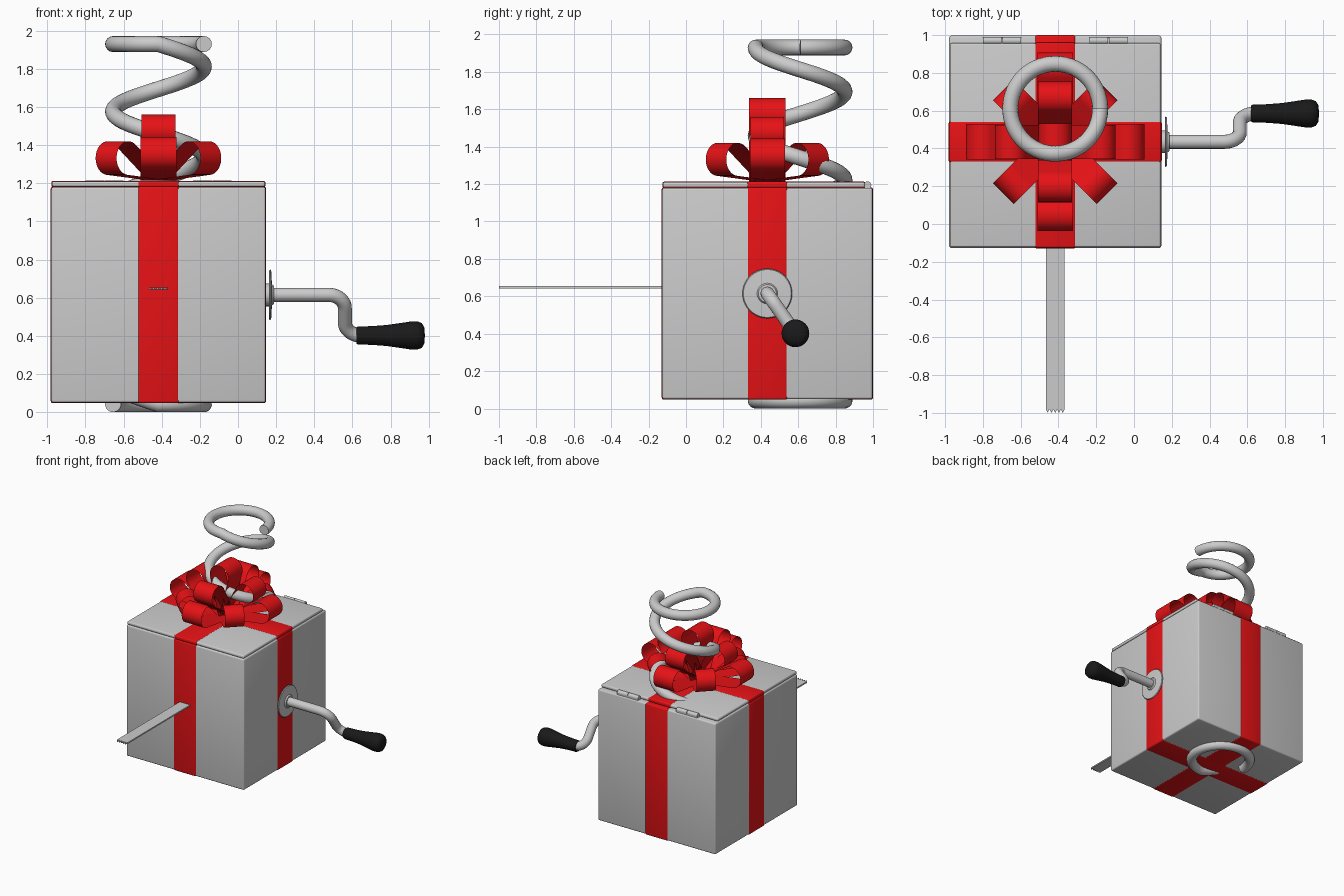
import bpy, bmesh, math
from mathutils import Vector, Matrix

if "Cube" in bpy.data.objects:
    bpy.data.objects.remove(bpy.data.objects["Cube"])


def material(name, rgb):
    m = bpy.data.materials.new(name)
    m.diffuse_color = (*rgb, 1)
    m.use_nodes = True
    m.node_tree.nodes["Principled BSDF"].inputs["Base Color"].default_value = m.diffuse_color
    return m


GREY = material("light grey", (0.6, 0.6, 0.6))
RED = material("ribbon red", (0.8, 0.006, 0.008))
BLACK = material("handle black", (0.01, 0.01, 0.01))

CX, CY = -0.417, 0.435      # centre of the box


def finish(ob, mat, angle=40):
    ob.data.materials.clear()
    ob.data.materials.append(mat)
    bpy.ops.object.select_all(action='DESELECT')
    ob.select_set(True)
    bpy.context.view_layer.objects.active = ob
    bpy.ops.object.shade_smooth_by_angle(angle=math.radians(angle))
    return ob


def from_bmesh(name, bm, mat, normals=True):
    if normals:
        bmesh.ops.recalc_face_normals(bm, faces=bm.faces)
    me = bpy.data.meshes.new(name)
    bm.to_mesh(me)
    bm.free()
    ob = bpy.data.objects.new(name, me)
    bpy.context.collection.objects.link(ob)
    return finish(ob, mat)


def block(name, lo, hi, mat, bevel=0.0):
    lo, hi = Vector(lo), Vector(hi)
    bm = bmesh.new()
    bmesh.ops.create_cube(bm, size=1)
    for v in bm.verts:
        v.co = (lo + hi) / 2 + v.co * (hi - lo)
    if bevel:
        bmesh.ops.bevel(bm, geom=bm.edges[:], offset=bevel, segments=3,
                        profile=0.5, affect='EDGES')
    return from_bmesh(name, bm, mat)


def lathe_x(name, profile, y, z, mat, steps=32):
    """Spin (x, radius) points around an axis parallel to x."""
    bm = bmesh.new()
    vs = [bm.verts.new((x, y + r, z)) for x, r in profile]
    es = [bm.edges.new(p) for p in zip(vs, vs[1:])]
    bmesh.ops.spin(bm, geom=vs + es, cent=(0, y, z), axis=(1, 0, 0),
                   angle=math.tau, steps=steps)
    bmesh.ops.remove_doubles(bm, verts=bm.verts, dist=1e-5)
    return from_bmesh(name, bm, mat)


def tube(name, points, radius, mat):
    cu = bpy.data.curves.new(name, 'CURVE')
    cu.dimensions = '3D'
    cu.bevel_depth = radius
    cu.bevel_resolution = 6
    cu.use_fill_caps = True
    sp = cu.splines.new('POLY')
    sp.points.add(len(points) - 1)
    for p, co in zip(sp.points, points):
        p.co = (*co, 1)
    ob = bpy.data.objects.new(name, cu)
    bpy.context.collection.objects.link(ob)
    bpy.ops.object.select_all(action='DESELECT')
    ob.select_set(True)
    bpy.context.view_layer.objects.active = ob
    bpy.ops.object.convert(target='MESH')
    return finish(bpy.context.view_layer.objects.active, mat)


# Box body and lid
H, E = 0.562, 0.003
block("box_body", (CX - H, CY - H, 0.05), (CX + H, CY + H, 1.18), GREY, 0.012)
LB = 0.957                  # back edge of the lid
block("box_lid", (CX - H + .004, CY - H + .004, 1.182), (CX + H - .004, LB, 1.21), GREY, 0.01)

# Ribbon bands wrapped around body and lid
W = 0.108
for tag, wx, wy in (("front_back", W, H + E), ("left_right", H + E, W)):
    block("ribbon_body_" + tag, (CX - wx, CY - wy, 0.05 - E),
          (CX + wx, CY + wy, 1.18 + E), RED, 0.012)
    back = LB + E if wy > W else CY + wy
    block("ribbon_lid_" + tag, (CX - wx + (.004 if wx > W else 0), CY - wy + (.004 if wy > W else 0), 1.179),
          (CX + wx - (.004 if wx > W else 0), back, 1.21 + E), RED, 0.01)

# Hinges: knuckles plus a leaf on the lid
for side in (-1, 1):
    hx = CX + side * 0.282
    for k in (-1, 1):
        c = hx + k * 0.051
        lathe_x("hinge_knuckle", [(c - .049, 0), (c - .049, .02), (c + .049, .02), (c + .049, 0)],
                0.971, 1.194, GREY, 16)
    block("hinge_leaf", (hx - .1, 0.955, 1.18), (hx + .1, 0.99, 1.19), GREY)


# Bow: open single-sheet teardrop loops
def bow_loop(name, reach, height, r, width, turn):
    base = Vector((0, 1.215))
    c = Vector((reach, height))
    d = c - base
    a = math.atan2(d.y, d.x)
    sweep = math.pi / 2 + math.asin(r / d.length)
    n = 22
    arc = [c + r * Vector((math.cos(a + t), math.sin(a + t)))
           for t in (sweep * (2 * i / n - 1) for i in range(n + 1))]
    pts = [base, base.lerp(arc[0], .5)] + arc + [base.lerp(arc[-1], .5), base]
    m = Matrix.Translation((CX, CY, 0)) @ Matrix.Rotation(math.radians(turn), 4, 'Z')
    bm = bmesh.new()
    rows = [[bm.verts.new(m @ Vector((p.x, s * width / 2, p.y))) for s in (-1, 1)] for p in pts]
    for p, q in zip(rows, rows[1:]):
        bm.faces.new((p[0], q[0], q[1], p[1]))
    return from_bmesh(name, bm, RED, normals=False)


for i in range(4):
    bow_loop("bow_loop_low", 0.385, 1.355, 0.088, 0.188, 90 * i)
    bow_loop("bow_loop_diagonal", 0.30, 1.332, 0.088, 0.155, 90 * i + 45)
    bow_loop("bow_loop_high", 0.235, 1.475, 0.085, 0.18, 90 * i)
bow_loop("bow_loop_top", 0.0, 1.572, 0.088, 0.195, 0)

# Spring: flat three-quarter turns at both ends, four rising turns between
R, T, TOP, LOW = 0.238, 0.042, 1.93, 0.042
spring = []
for deg in range(-360, 1621, 6):
    f = min(max((deg + 90) / 1440, 0), 1)
    a = math.radians(deg)
    spring.append((CX + R * math.cos(a), 0.61 + R * math.sin(a), TOP + (LOW - TOP) * f))
tube("spring", spring, T, GREY)

# Crank: plate, bent rod and black grip
AY, AZ = 0.435, 0.615
lathe_x("crank_plate", [(.14, 0), (.14, .06), (.163, .06), (.163, .128), (.168, .133),
                        (.174, .128), (.178, .055), (.188, .048), (.188, 0)], AY, AZ, GREY, 40)
bend = Vector((0.15, -0.213))
L, B, X = bend.length, 0.085, 0.56
u = bend / L
path = [(0.15, 0), (0.3, 0)]
path += [(X - B + B * math.sin(t), B - B * math.cos(t)) for t in (math.pi / 2 * i / 10 for i in range(11))]
path += [(X + B - B * math.cos(t), L - B + B * math.sin(t)) for t in (math.pi / 2 * i / 10 for i in range(11))]
path.append((0.68, L))
tube("crank_rod", [(x, AY + u.x * t, AZ + u.y * t) for x, t in path], 0.037, GREY)
lathe_x("crank_grip", [(.62, 0), (.62, .043), (.628, .047), (.70, .049), (.78, .055), (.85, .065),
                       (.91, .074), (.94, .074), (.963, .065), (.976, .045), (.98, 0)],
        AY + bend.x, AZ + bend.y, BLACK)

# Paper strip out of the front slot, with a torn zigzag end
bm = bmesh.new()
x0, x1, teeth = CX - 0.05, CX + 0.05, 5
edge = [(x0 + (x1 - x0) * i / (2 * teeth), -0.98 if i % 2 == 0 else -1.0) for i in range(2 * teeth + 1)]
outline = [(x0, -0.1)] + edge + [(x1, -0.1)]
face = bm.faces.new([bm.verts.new((x, y, 0.642)) for x, y in outline])
ext = bmesh.ops.extrude_face_region(bm, geom=[face])
bmesh.ops.translate(bm, vec=(0, 0, 0.012),
                    verts=[g for g in ext["geom"] if isinstance(g, bmesh.types.BMVert)])
from_bmesh("paper_strip", bm, GREY)
